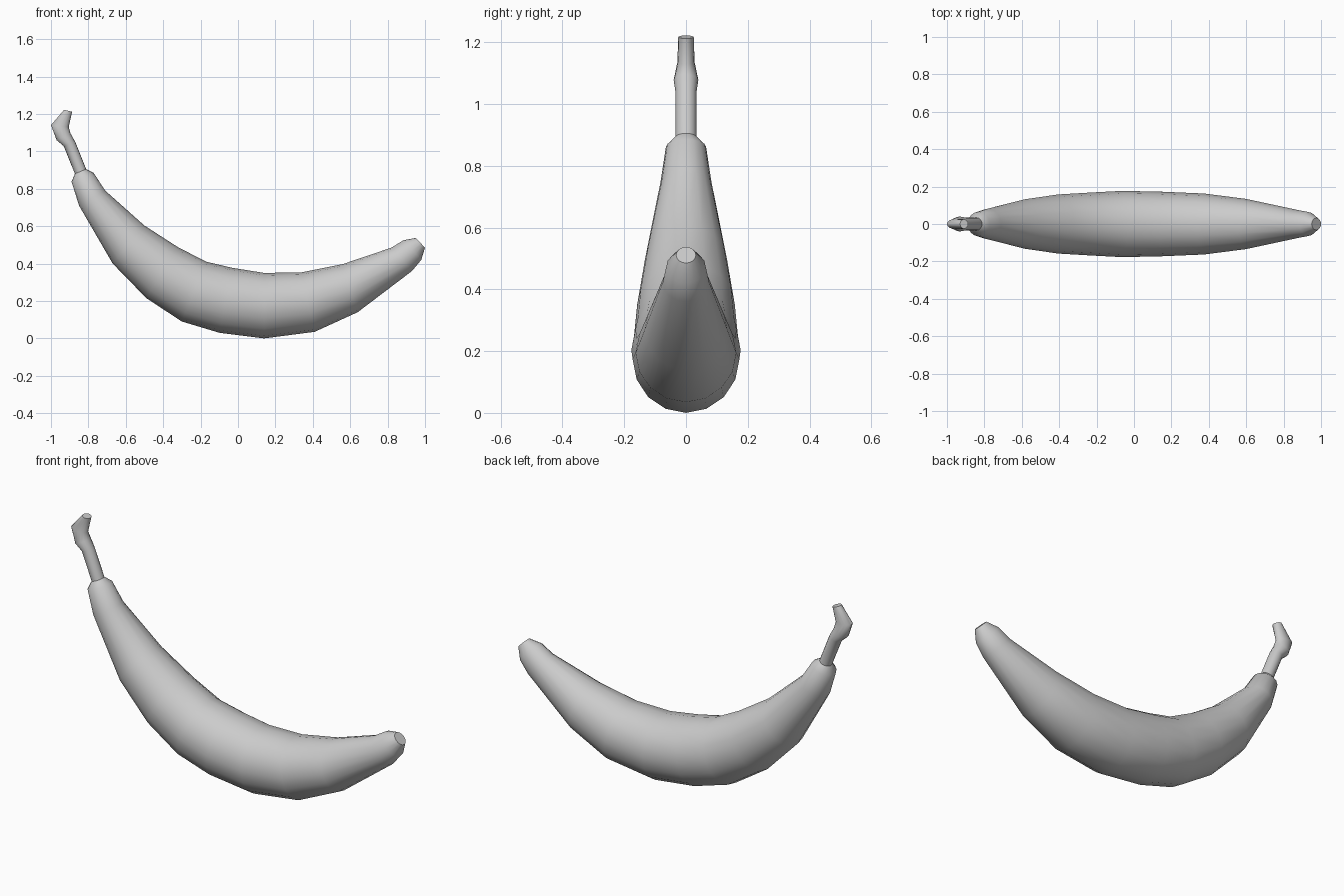
import bpy, bmesh, math
from mathutils import Vector

if "Cube" in bpy.data.objects:
    bpy.data.objects.remove(bpy.data.objects["Cube"])

SIDES = 16

# Cross-sections: inner edge (x, z), outer edge (x, z), half width in y
STEM = [
    (-0.887, 1.212, -0.930, 1.222, 0.025),
    (-0.905, 1.130, -1.000, 1.140, 0.028),
    (-0.895, 1.095, -0.970, 1.060, 0.040),
    (-0.870, 1.050, -0.932, 1.028, 0.034),
    (-0.812, 0.905, -0.872, 0.880, 0.034),
]
BODY = [
    (-0.812, 0.905, -0.872, 0.880, 0.034),
    (-0.772, 0.885, -0.890, 0.838, 0.065),
    (-0.710, 0.790, -0.850, 0.710, 0.082),
    (-0.500, 0.603, -0.670, 0.400, 0.132),
    (-0.320, 0.487, -0.490, 0.215, 0.158),
    (-0.170, 0.410, -0.300, 0.090, 0.168),
    (-0.030, 0.377, -0.100, 0.030, 0.177),
    (0.140, 0.350, 0.140, 0.000, 0.173),
    (0.340, 0.353, 0.410, 0.035, 0.163),
    (0.560, 0.397, 0.640, 0.140, 0.134),
    (0.820, 0.485, 0.930, 0.360, 0.075),
    (0.885, 0.525, 0.980, 0.420, 0.064),
    (0.950, 0.537, 1.000, 0.485, 0.032),
]


def loft(name, sections, cap_start, cap_end):
    bm = bmesh.new()
    rings = []
    for xi, zi, xo, zo, w in sections:
        inner, outer = Vector((xi, 0, zi)), Vector((xo, 0, zo))
        mid, half = (inner + outer) / 2, (outer - inner) / 2
        ring = []
        for k in range(SIDES):
            a = 2 * math.pi * k / SIDES
            ring.append(bm.verts.new(mid + half * math.cos(a) + Vector((0, w * math.sin(a), 0))))
        rings.append(ring)
    for r, s in zip(rings, rings[1:]):
        for k in range(SIDES):
            j = (k + 1) % SIDES
            bm.faces.new((r[k], r[j], s[j], s[k]))
    if cap_start:
        bm.faces.new(rings[0])
    if cap_end:
        bm.faces.new(rings[-1])
    bmesh.ops.recalc_face_normals(bm, faces=bm.faces)
    mesh = bpy.data.meshes.new(name)
    bm.to_mesh(mesh)
    bm.free()
    obj = bpy.data.objects.new(name, mesh)
    bpy.context.collection.objects.link(obj)
    bpy.ops.object.select_all(action='DESELECT')
    obj.select_set(True)
    bpy.context.view_layer.objects.active = obj
    bpy.ops.object.shade_smooth_by_angle(angle=math.radians(50))
    return obj


# Stem with its cut end, and curved fruit with blunt tip
loft("stem", STEM, True, False)
loft("fruit_body", BODY, False, True)
